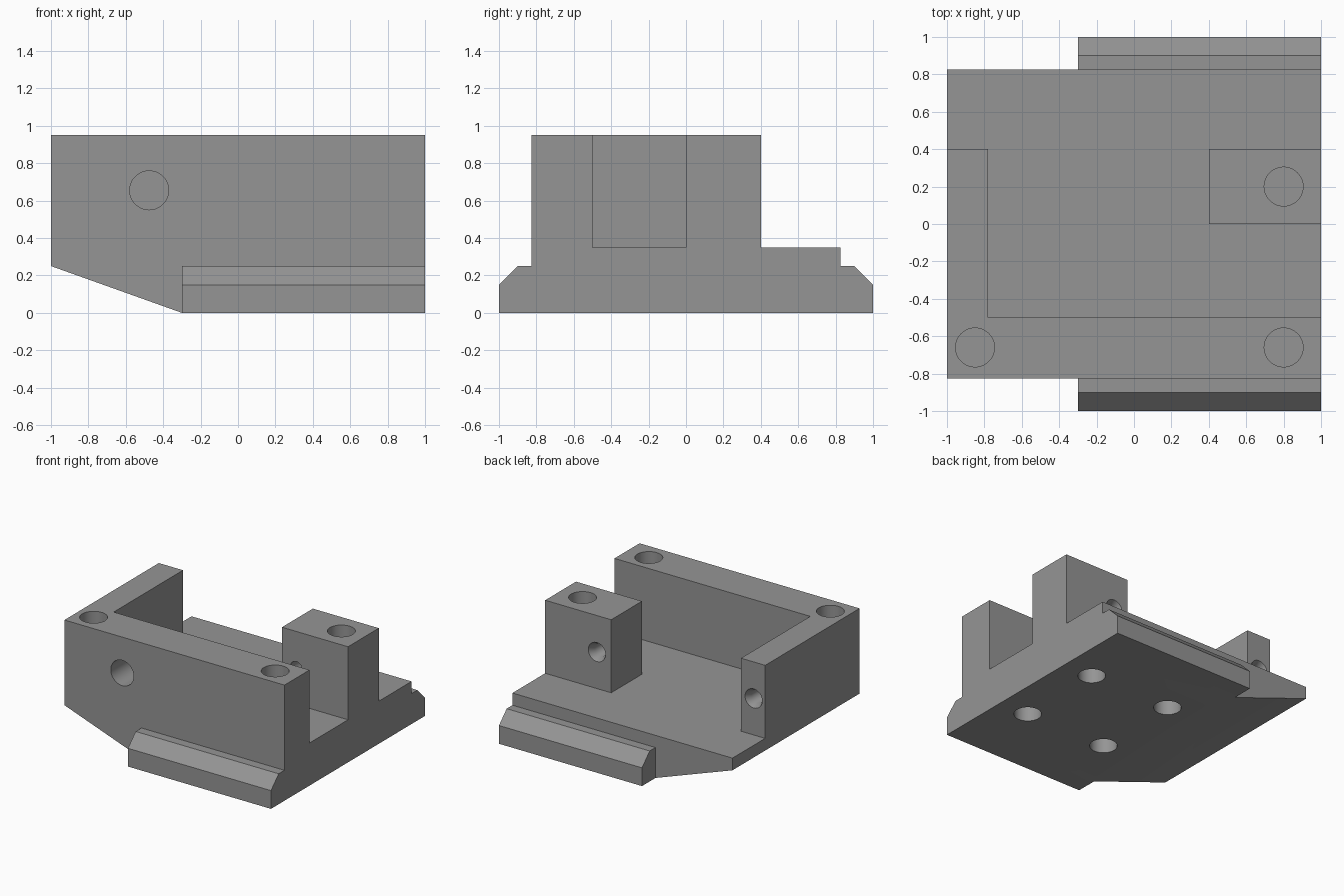
import bpy, bmesh, math
from mathutils import Matrix, Vector

if "Cube" in bpy.data.objects:
    bpy.data.objects.remove(bpy.data.objects["Cube"])

grey = bpy.data.materials.new("plain_grey")
grey.diffuse_color = (0.3, 0.3, 0.3, 1)
grey.use_nodes = True
grey.node_tree.nodes["Principled BSDF"].inputs["Base Color"].default_value = grey.diffuse_color


def add_object(name, bm):
    bmesh.ops.recalc_face_normals(bm, faces=bm.faces)
    mesh = bpy.data.meshes.new(name)
    bm.to_mesh(mesh)
    bm.free()
    mesh.materials.append(grey)
    obj = bpy.data.objects.new(name, mesh)
    bpy.context.collection.objects.link(obj)
    return obj


def prism(name, outline, direction):
    """Extrude a flat 3D outline along a direction."""
    bm = bmesh.new()
    face = bm.faces.new([bm.verts.new(p) for p in outline])
    result = bmesh.ops.extrude_face_region(bm, geom=[face], use_keep_orig=True)
    moved = [v for v in result["geom"] if isinstance(v, bmesh.types.BMVert)]
    bmesh.ops.translate(bm, verts=moved, vec=direction)
    return add_object(name, bm)


def drill(name, start, end, r1, r2=None):
    """Round cutter from start to end, tapered when r2 is given."""
    a, b = Vector(start), Vector(end)
    turn = (b - a).to_track_quat("Z", "Y").to_matrix().to_4x4()
    bm = bmesh.new()
    bmesh.ops.create_cone(bm, cap_ends=True, segments=48, radius1=r1,
                          radius2=r1 if r2 is None else r2, depth=(b - a).length,
                          matrix=Matrix.Translation((a + b) / 2) @ turn)
    return add_object(name, bm)


def combine(target, other, operation):
    mod = target.modifiers.new("combine", "BOOLEAN")
    mod.operation, mod.solver, mod.object = operation, "EXACT", other
    bpy.context.view_layer.objects.active = target
    bpy.ops.object.modifier_apply(modifier=mod.name)
    bpy.data.objects.remove(other)


# Base plate with a sloped underside at the left end
plate = [(-1, 0.25), (-0.3, 0), (1, 0), (1, 0.35), (-1, 0.35)]
body = prism("bracket_body", [(x, -0.825, z) for x, z in plate], (0, 1.65, 0))

# Chamfered clamping rails along the front and back
rail = [(0.7, 0), (1, 0), (1, 0.15), (0.9, 0.25), (0.7, 0.25)]
for side in (-1, 1):
    combine(body, prism("rail", [(-0.3, side * y, z) for y, z in rail], (1.3, 0, 0)), "UNION")

# L-shaped wall and free-standing block
wall = [(-1, -0.825), (1, -0.825), (1, -0.5), (-0.78, -0.5), (-0.78, 0.4), (-1, 0.4)]
block = [(0.4, 0), (1, 0), (1, 0.4), (0.4, 0.4)]
for name, outline in (("wall", wall), ("block", block)):
    combine(body, prism(name, [(x, y, 0.3) for x, y in outline], (0, 0, 0.65)), "UNION")

R = 0.104
# Blind holes in the top
for x, y in ((-0.85, -0.66), (0.8, -0.66), (0.8, 0.2)):
    combine(body, drill("top_hole", (x, y, 0.45), (x, y, 1), R), "DIFFERENCE")

# Blind holes in the underside
for x in (-0.01, 0.735):
    for y in (-0.37, 0.38):
        combine(body, drill("bottom_hole", (x, y, -0.05), (x, y, 0.25), R), "DIFFERENCE")

# Blind hole in the front
combine(body, drill("front_hole", (-0.475, -0.9, 0.655), (-0.475, -0.55, 0.655), R), "DIFFERENCE")

# Countersunk holes in the back of the block (through) and the side wall (blind)
for x, end in ((0.53, -0.05), (-0.895, 0)):
    combine(body, drill("bolt_hole", (x, 0.45, 0.65), (x, end, 0.65), 0.053), "DIFFERENCE")
    combine(body, drill("countersink", (x, 0.41, 0.65), (x, 0.35, 0.65), 0.083, 0.053), "DIFFERENCE")

# Merge coplanar faces, then shade the hole walls smooth
bm = bmesh.new()
bm.from_mesh(body.data)
bmesh.ops.remove_doubles(bm, verts=bm.verts, dist=1e-5)
bmesh.ops.dissolve_limit(bm, angle_limit=math.radians(0.5), verts=bm.verts, edges=bm.edges)
bm.to_mesh(body.data)
bm.free()
body.select_set(True)
bpy.context.view_layer.objects.active = body
bpy.ops.object.shade_smooth_by_angle(angle=math.radians(30))
